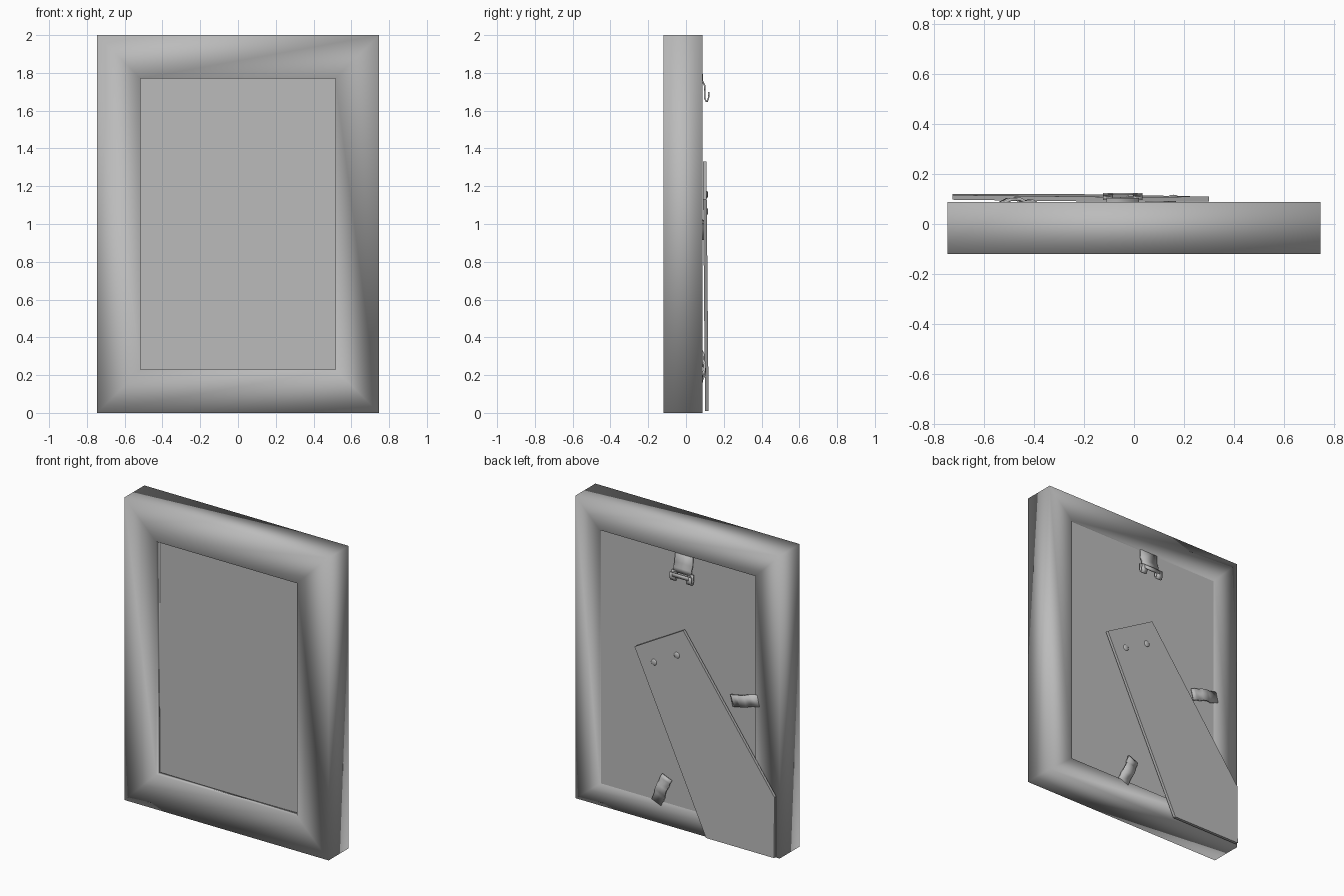
import bpy, bmesh, math
from mathutils import Vector

cube = bpy.data.objects.get("Cube")
if cube:
    bpy.data.objects.remove(cube, do_unlink=True)

grey = bpy.data.materials.new("plain grey")
grey.use_nodes = True
grey.diffuse_color = (0.5, 0.5, 0.5, 1)
grey.node_tree.nodes["Principled BSDF"].inputs["Base Color"].default_value = (0.5, 0.5, 0.5, 1)


def finish(name, bm, smooth=None):
    """Turn a bmesh into a grey object; smooth is a shading angle in degrees."""
    bmesh.ops.recalc_face_normals(bm, faces=bm.faces)
    mesh = bpy.data.meshes.new(name)
    bm.to_mesh(mesh)
    bm.free()
    mesh.materials.append(grey)
    obj = bpy.data.objects.new(name, mesh)
    bpy.context.collection.objects.link(obj)
    if smooth:
        bpy.ops.object.select_all(action='DESELECT')
        obj.select_set(True)
        bpy.context.view_layer.objects.active = obj
        bpy.ops.object.shade_smooth_by_angle(angle=math.radians(smooth))
    return obj


def rectangle(bm, half, low, high, y):
    return [bm.verts.new((x, y, z)) for x, z in
            ((-half, low), (half, low), (half, high), (-half, high))]


def panel(name, half, low, high, y, depth):
    """Thin slab filling an opening."""
    bm = bmesh.new()
    a = rectangle(bm, half, low, high, y)
    b = rectangle(bm, half, low, high, y + depth)
    bm.faces.new(a)
    bm.faces.new(b)
    for i in range(4):
        j = (i + 1) % 4
        bm.faces.new((a[i], a[j], b[j], b[i]))
    return finish(name, bm)


def strip(name, x, z, degrees, width, path, thickness=0.008):
    """Bent metal strip: path holds (distance along, y) pairs."""
    bm = bmesh.new()
    a = math.radians(degrees)
    along = Vector((math.cos(a), 0, math.sin(a)))
    across = Vector((-along.z, 0, along.x)) * width / 2
    rows = []
    for s, y in path:
        p = Vector((x, y, z)) + along * s
        rows.append((bm.verts.new(p - across), bm.verts.new(p + across)))
    for r, q in zip(rows, rows[1:]):
        bm.faces.new((r[0], r[1], q[1], q[0]))
    obj = finish(name, bm, 60)
    mod = obj.modifiers.new("thickness", 'SOLIDIFY')
    mod.thickness = thickness
    mod.offset = 0
    return obj


# Moulding: rectangular loops joined around the section, softly shaded
bm = bmesh.new()
loops = [rectangle(bm, *row) for row in (
    (0.747, 0, 2, -0.12), (0.515, 0.23, 1.77, -0.12),
    (0.515, 0.23, 1.77, -0.07), (0.57, 0.14, 1.82, -0.07),
    (0.57, 0.14, 1.82, 0.088), (0.747, 0, 2, 0.088))]
for k, loop in enumerate(loops):
    after = loops[(k + 1) % len(loops)]
    for i in range(4):
        j = (i + 1) % 4
        bm.faces.new((loop[i], loop[j], after[j], after[i]))
finish("frame", bm, 120)

# Picture pane and backing board
panel("picture_pane", 0.53, 0.21, 1.79, -0.077, 0.01)
panel("backing_board", 0.57, 0.14, 1.82, 0.055, 0.02)

# Easel leg, leaning out slightly towards its foot
bm = bmesh.new()
outline = ((0.30, 1.13), (-0.055, 1.33), (-0.728, 0.41), (-0.728, 0.01), (-0.23, 0.01))
tilt = lambda z: 0.101 - 0.009 * min(z, 1.33)
front = [bm.verts.new((x, tilt(z), z)) for x, z in outline]
back = [bm.verts.new((x, tilt(z) + 0.019, z)) for x, z in outline]
bm.faces.new(front)
bm.faces.new(back)
for i in range(len(outline)):
    j = (i + 1) % len(outline)
    bm.faces.new((front[i], front[j], back[j], back[i]))
finish("easel_leg", bm)

# Rivets through the leg
for n, (x, z) in enumerate(((0.157, 1.065), (-0.01, 1.155))):
    bpy.ops.mesh.primitive_uv_sphere_add(segments=10, ring_count=6, radius=0.021,
                                         location=(x, 0.109, z))
    rivet = bpy.context.object
    rivet.name = "leg_rivet_" + str(n + 1)
    rivet.scale.y = 0.4
    rivet.data.materials.append(grey)
    bpy.ops.object.shade_smooth()

# Turn clips holding the board
clip = ((0, 0.082), (0.06, 0.083), (0.09, 0.098), (0.13, 0.1), (0.15, 0.088), (0.18, 0.092), (0.2, 0.082))
for name, x, z, angle in (("side_clip", -0.59, 1.0, -14), ("bottom_clip", 0.155, 0.13, 112)):
    strip(name, x, z, angle, 0.075, clip, 0.012)

# Wall hanger: plate with two curled prongs and a lip
strip("hanger_plate", -0.045, 1.84, -90, 0.13,
      ((0, 0.083), (0.08, 0.086), (0.11, 0.1), (0.14, 0.1)))
curl = ((0.13, 0.1), (0.175, 0.1), (0.19, 0.106), (0.19, 0.113), (0.175, 0.119), (0.14, 0.12))
for side in (-1, 1):
    strip("hanger_prong_" + ("left" if side > 0 else "right"),
          -0.045 + side * 0.06, 1.84, -90, 0.04, curl)
strip("hanger_lip", -0.045, 1.84, -90, 0.12, ((0.14, 0.12), (0.165, 0.12)))
